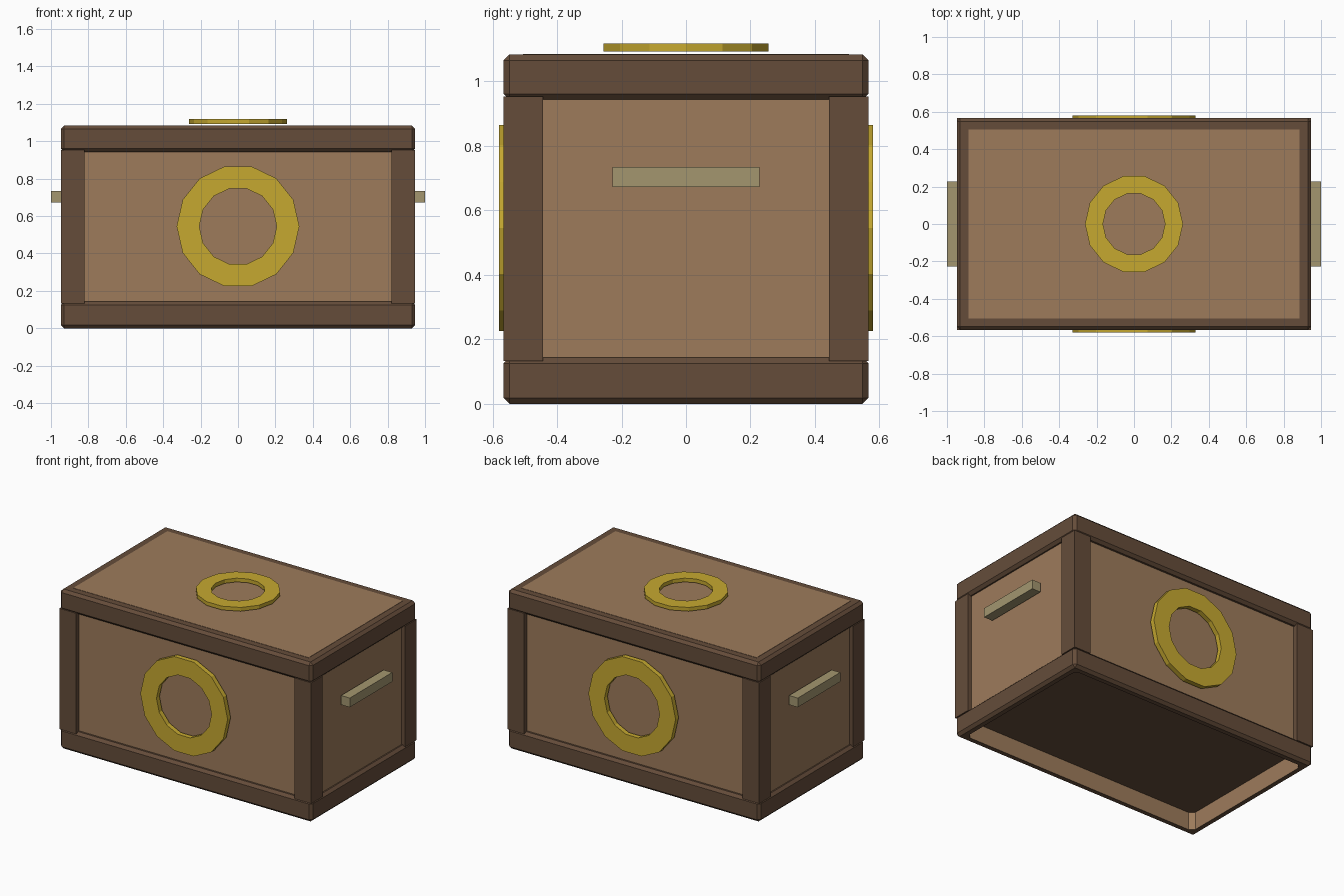
import bpy, bmesh
from math import pi, cos, sin
from mathutils import Matrix, Vector

cube = bpy.data.objects.get("Cube")
if cube:
    bpy.data.objects.remove(cube, do_unlink=True)


def material(name, rgb):
    m = bpy.data.materials.new(name)
    m.use_nodes = True
    m.diffuse_color = (*rgb, 1)
    m.node_tree.nodes["Principled BSDF"].inputs["Base Color"].default_value = (*rgb, 1)
    return m


DARK = material("dark wood", (0.13, 0.073, 0.042))
LIGHT = material("light wood", (0.337, 0.198, 0.105))
GOLD = material("gold", (0.565, 0.397, 0.03))
HANDLE = material("dull brass", (0.366, 0.305, 0.159))


def finish(bm, name, *mats):
    bmesh.ops.recalc_face_normals(bm, faces=bm.faces)
    mesh = bpy.data.meshes.new(name)
    bm.to_mesh(mesh)
    bm.free()
    for m in mats:
        mesh.materials.append(m)
    ob = bpy.data.objects.new(name, mesh)
    bpy.context.collection.objects.link(ob)
    return ob


def box_mesh(low, high, bevel=0):
    low, high = Vector(low), Vector(high)
    bm = bmesh.new()
    matrix = Matrix.Translation((low + high) / 2) @ Matrix.Diagonal((*(high - low), 1))
    bmesh.ops.create_cube(bm, size=1, matrix=matrix)
    if bevel:
        bmesh.ops.bevel(bm, geom=bm.edges[:], offset=bevel, segments=1, affect='EDGES')
    return bm


def box(name, low, high, mat, bevel=0):
    return finish(box_mesh(low, high, bevel), name, mat)


def ring(name, outer, inner, thick, matrix, sides=14):
    # flat faceted ring: a square section swept round in straight steps
    bm = bmesh.new()
    loops = []
    for i in range(sides):
        a = 2 * pi * i / sides
        section = ((outer, 0), (outer, thick), (inner, thick), (inner, 0))
        loops.append([bm.verts.new((r * cos(a), r * sin(a), z)) for r, z in section])
    for i, here in enumerate(loops):
        there = loops[(i + 1) % sides]
        for j in range(4):
            k = (j + 1) % 4
            bm.faces.new((here[j], there[j], there[k], here[k]))
    bm.transform(matrix)
    finish(bm, name, GOLD)


X, Y = 0.947, 0.566          # outer half sizes
BASE, RIM, TOP = 0.143, 0.943, 1.083

# Panelled body and lid
box("body", (-0.92, -0.535, 0.13), (0.92, 0.535, 1.0), LIGHT)
box("lid_frame", (-X, -Y, RIM), (X, Y, TOP), DARK, 0.018)
box("lid_panel", (-0.885, -0.505, TOP - 0.005), (0.885, 0.505, TOP + 0.002), LIGHT)

# Base frame, hollowed from below with light inner walls
bm = box_mesh((-X, -Y, 0), (X, Y, BASE), 0.018)
bottom = min(bm.faces, key=lambda f: f.calc_center_median().z)
bmesh.ops.inset_region(bm, faces=[bottom], thickness=0.044)
raised = bmesh.ops.extrude_face_region(bm, geom=[bottom])["geom"]
if bottom.is_valid:
    bmesh.ops.delete(bm, geom=[bottom], context='FACES_ONLY')
bmesh.ops.translate(bm, vec=(0, 0, 0.12),
                    verts=[g for g in raised if isinstance(g, bmesh.types.BMVert)])


def in_recess(p):
    return abs(p.x) < 0.9 and abs(p.y) < 0.52 and 0.01 < p.z < 0.11


corners = [e for e in bm.edges if in_recess((e.verts[0].co + e.verts[1].co) / 2)]
bmesh.ops.bevel(bm, geom=corners, offset=0.03, segments=1, affect='EDGES')
for f in bm.faces:
    f.material_index = int(in_recess(f.calc_center_median()))
finish(bm, "base_frame", DARK, LIGHT)

# Corner posts and side handles
for sx, side in ((1, "left"), (-1, "right")):
    for sy, end in ((-1, "front"), (1, "back")):
        xs = sorted((sx * 0.82, sx * X))
        ys = sorted((sy * 0.443, sy * Y))
        box(f"{end}_{side}_post", (xs[0], ys[0], BASE - 0.01), (xs[1], ys[1], RIM + 0.01), DARK)
    xs = sorted((sx * 0.935, sx))
    box(f"{side}_handle", (xs[0], -0.228, 0.672), (xs[1], 0.228, 0.735), HANDLE)

# Rings on the lid, front and back
ring("lid_ring", 0.262, 0.166, 0.026, Matrix.Translation((0, 0, 1.092)))
for sy, end in ((-1, "front"), (1, "back")):
    place = Matrix.Translation((0, sy * 0.547, 0.545)) @ Matrix.Rotation(-sy * pi / 2, 4, 'X')
    ring(f"{end}_ring", 0.328, 0.207, 0.033, place)
